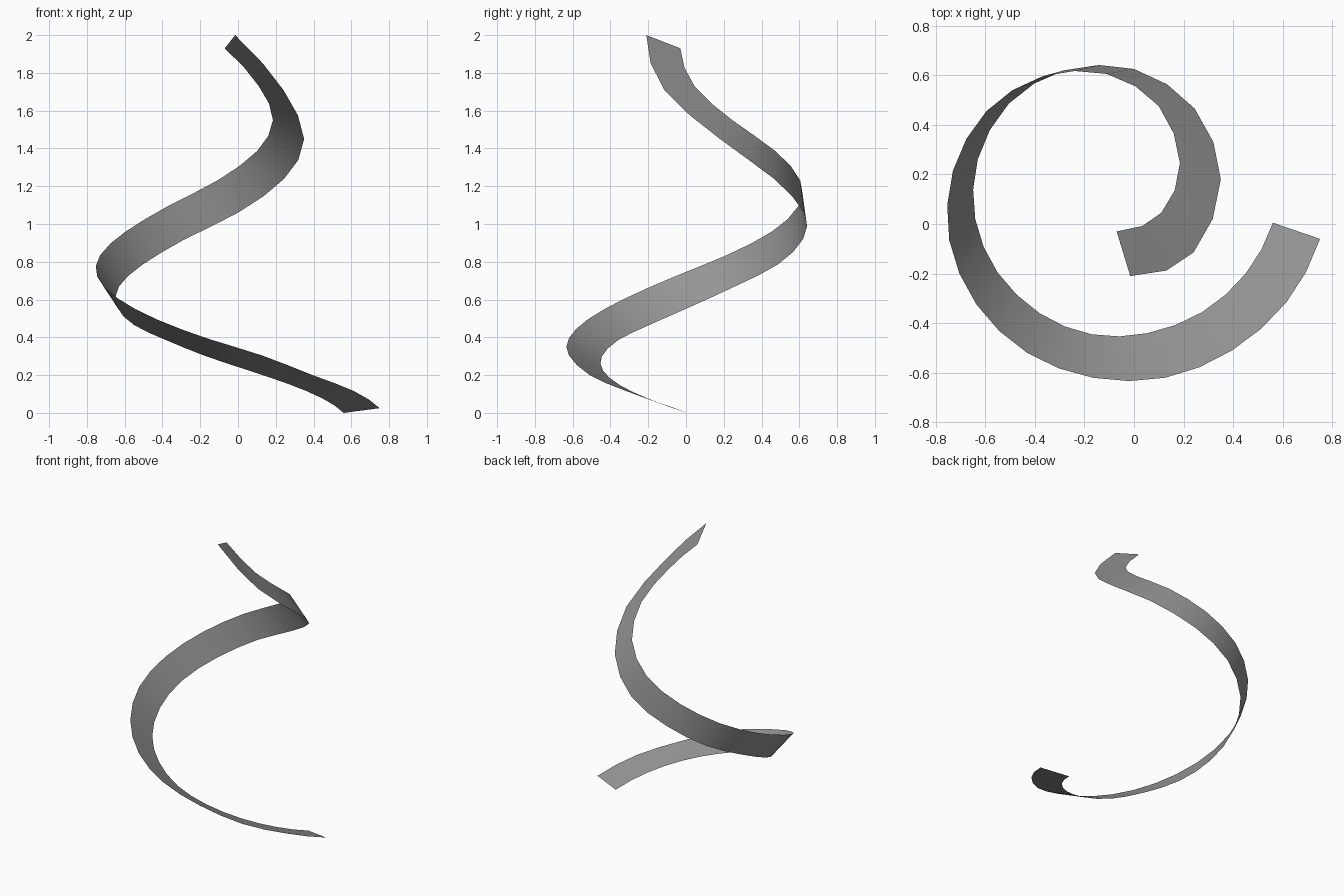
import bpy
import bmesh
from mathutils import Vector

default_cube = bpy.data.objects.get("Cube")
if default_cube:
    bpy.data.objects.remove(default_cube, do_unlink=True)


def make_material(name, colour):
    material = bpy.data.materials.new(name)
    material.use_nodes = True
    material.diffuse_color = colour
    material.node_tree.nodes["Principled BSDF"].inputs["Base Color"].default_value = colour
    return material


def refine(points):
    """Insert a smooth midpoint between each pair of control points."""
    before = 3 * points[0] - 3 * points[1] + points[2]
    after = 3 * points[-1] - 3 * points[-2] + points[-3]
    padded = [before] + points + [after]
    result = []
    for a, b, c, d in zip(padded, padded[1:], padded[2:], padded[3:]):
        result += [b, (9 * (b + c) - a - d) / 16]
    return result + [points[-1]]


# Control points of the two ribbon edges, from the bottom end to the top end
first_edge = [
    (.75, -.06, .025), (.615, -.315, .115), (.395, -.51, .2), (.125, -.62, .305),
    (-.165, -.62, .395), (-.43, -.52, .495), (-.635, -.325, .605), (-.745, -.065, .72),
    (-.73, .215, .835), (-.595, .455, .96), (-.37, .595, 1.095), (-.11, .605, 1.23),
    (.1, .475, 1.385), (.185, .245, 1.55), (.11, .045, 1.73), (-.07, -.03, 1.93),
]
second_edge = [
    (.56, .005, 0), (.45, -.2, .075), (.275, -.355, .15), (.055, -.44, .225),
    (-.17, -.445, .3), (-.38, -.36, .385), (-.55, -.195, .465), (-.64, .02, .56),
    (-.63, .26, .67), (-.505, .485, .785), (-.28, .62, .92), (0, .625, 1.06),
    (.245, .465, 1.24), (.35, .18, 1.45), (.24, -.115, 1.71), (-.015, -.21, 2),
]

# Spiral ribbon: a single-sided strip bridging the two edges
bm = bmesh.new()
rails = [
    [bm.verts.new(point) for point in refine([Vector(p) for p in edge])]
    for edge in (first_edge, second_edge)
]
pairs = list(zip(*rails))
for (a, b), (next_a, next_b) in zip(pairs, pairs[1:]):
    face = bm.faces.new((a, b, next_b, next_a))
    face.smooth = True

mesh = bpy.data.meshes.new("spiral_ribbon")
bm.to_mesh(mesh)
bm.free()
mesh.materials.append(make_material("mid grey", (.3, .3, .3, 1)))
ribbon = bpy.data.objects.new("spiral_ribbon", mesh)
bpy.context.collection.objects.link(ribbon)
